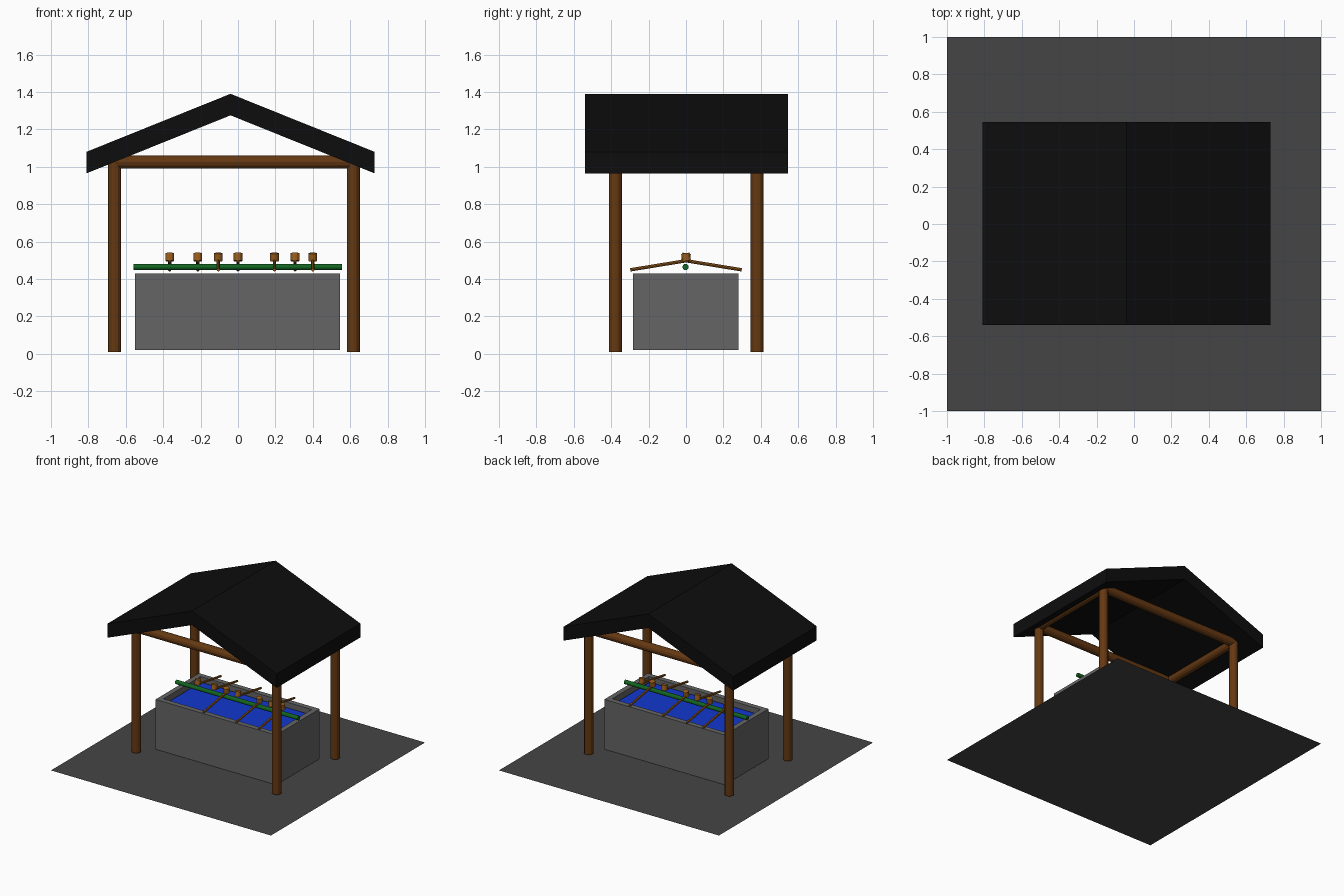
import bpy, bmesh
from mathutils import Vector

if "Cube" in bpy.data.objects:
    bpy.data.objects.remove(bpy.data.objects["Cube"])


def material(name, rgb):
    m = bpy.data.materials.new(name)
    m.diffuse_color = (*rgb, 1)
    m.use_nodes = True
    m.node_tree.nodes["Principled BSDF"].inputs["Base Color"].default_value = m.diffuse_color
    return m


WOOD = material("dark_wood", (0.13, 0.04, 0.006))
BAMBOO = material("light_wood", (0.32, 0.11, 0.012))
GREEN = material("green", (0.006, 0.13, 0.015))
BLUE = material("blue", (0.006, 0.04, 0.62))
BLACK = material("black", (0.004, 0.004, 0.004))
STONE = material("stone", (0.13, 0.13, 0.13))
PAVING = material("paving", (0.06, 0.06, 0.06))


def finish(bm, name, mat):
    bmesh.ops.recalc_face_normals(bm, faces=bm.faces)
    me = bpy.data.meshes.new(name)
    bm.to_mesh(me)
    bm.free()
    ob = bpy.data.objects.new(name, me)
    me.materials.append(mat)
    bpy.context.collection.objects.link(ob)
    return ob


def rod(name, a, b, radius, mat, sides=12):
    """Flat-sided cylinder running from a to b."""
    a, b = Vector(a), Vector(b)
    bm = bmesh.new()
    bmesh.ops.create_cone(bm, cap_ends=True, segments=sides, radius1=radius,
                          radius2=radius, depth=(b - a).length)
    ob = finish(bm, name, mat)
    ob.rotation_euler = (b - a).to_track_quat('Z', 'Y').to_euler()
    ob.location = (a + b) / 2
    return ob


def sheet(name, x0, x1, y0, y1, z, mat):
    bm = bmesh.new()
    bm.faces.new([bm.verts.new(p) for p in
                  ((x0, y0, z), (x1, y0, z), (x1, y1, z), (x0, y1, z))])
    bm.normal_update()
    me = bpy.data.meshes.new(name)
    bm.to_mesh(me)
    bm.free()
    me.materials.append(mat)
    bpy.context.collection.objects.link(bpy.data.objects.new(name, me))


# Paved ground
sheet("ground", -1, 1, -1, 1, 0, PAVING)

# Gabled roof: profile pushed along y
bm = bmesh.new()
profile = [(-0.81, 0.965), (-0.04, 1.275), (0.73, 0.965),
           (0.73, 1.08), (-0.04, 1.39), (-0.81, 1.08)]
face = bm.faces.new([bm.verts.new((x, -0.54, z)) for x, z in profile])
ext = bmesh.ops.extrude_face_region(bm, geom=[face])
bmesh.ops.translate(bm, vec=(0, 1.085, 0),
                    verts=[v for v in ext["geom"] if isinstance(v, bmesh.types.BMVert)])
finish(bm, "roof", BLACK)

# Posts and the frame of beams on top
PX, PY, R, BEAM_Z = (-0.66, 0.617), (-0.378, 0.38), 0.035, 1.025
for x, side in zip(PX, ("left", "right")):
    for y, end in zip(PY, ("front", "back")):
        rod(f"{end}_{side}_post", (x, y, 0.01), (x, y, 1.03), R, WOOD)
    rod(f"{side}_beam", (x, PY[0], BEAM_Z), (x, PY[1], BEAM_Z), R, WOOD)
for y, end in zip(PY, ("front", "back")):
    rod(f"{end}_beam", (PX[0], y, BEAM_Z), (PX[1], y, BEAM_Z), R, WOOD)

# Stone basin: box with an inset, sunken top
bm = bmesh.new()
bmesh.ops.create_cube(bm, size=1)
bmesh.ops.scale(bm, vec=(1.097, 0.564, 0.41), verts=bm.verts)
bmesh.ops.translate(bm, vec=(-0.002, -0.002, 0.225), verts=bm.verts)
bm.normal_update()
top = max(bm.faces, key=lambda f: f.calc_center_median().z)
bmesh.ops.inset_region(bm, faces=[top], thickness=0.06)
ext = bmesh.ops.extrude_face_region(bm, geom=[top])
bmesh.ops.translate(bm, vec=(0, 0, -0.33),
                    verts=[v for v in ext["geom"] if isinstance(v, bmesh.types.BMVert)])
if top.is_valid:
    bmesh.ops.delete(bm, geom=[top], context='FACES_ONLY')
finish(bm, "basin", STONE)

# Water surface
sheet("water", -0.49, 0.486, -0.224, 0.22, 0.395, BLUE)

# Green pole resting across the basin
rod("pole", (-0.56, -0.002, 0.464), (0.555, -0.002, 0.464), 0.017, GREEN)

# Ladles: handle leaning to the front (-1) or back (1), cup at right angles to it
ladles = [(-0.365, 1), (-0.215, 1), (-0.105, -1), (0, 1),
          (0.195, -1), (0.305, 1), (0.4, -1)]
for i, (x, s) in enumerate(ladles, 1):
    start, tip = Vector((x, -0.015 * s, 0.5)), Vector((x, 0.298 * s, 0.449))
    rod(f"ladle_handle_{i}", start, tip, 0.009, BAMBOO, 8)
    up = Vector((0, s * 0.16, 0.987))
    mid = Vector((x, 0, 0.517))
    rod(f"ladle_cup_{i}", mid - up * 0.021, mid + up * 0.021, 0.023, BAMBOO)
